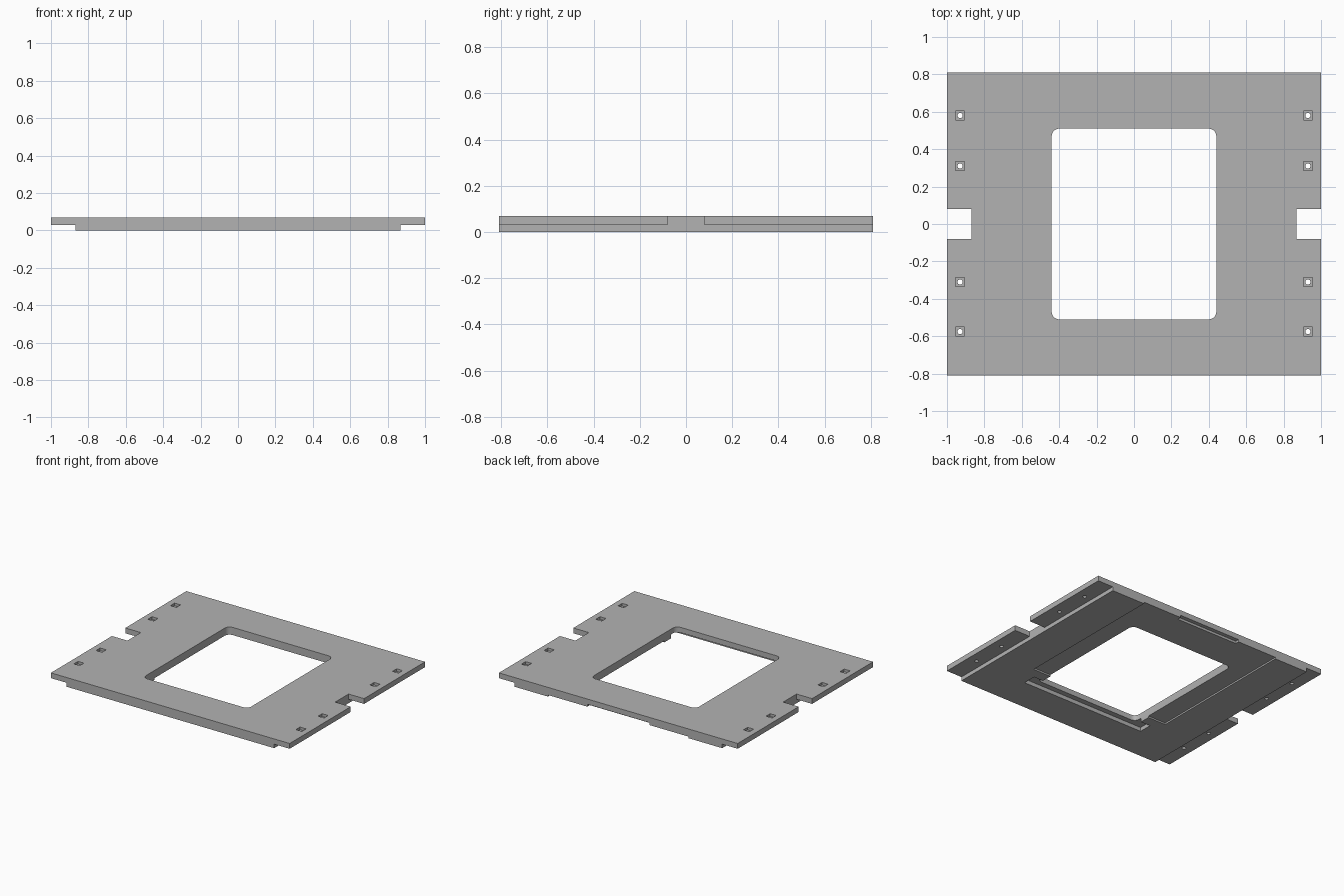
import bpy, bmesh, math

cube = bpy.data.objects.get("Cube")
if cube:
    bpy.data.objects.remove(cube, do_unlink=True)

HALF_Y = 0.81
TOP = 0.07
STEP = 0.03      # underside of the thin side flanges
BLOCK_X = 0.87   # half width of the thicker middle

grey = bpy.data.materials.new("plain grey")
grey.use_nodes = True
grey.diffuse_color = (0.45, 0.45, 0.45, 1)
grey.node_tree.nodes["Principled BSDF"].inputs["Base Color"].default_value = grey.diffuse_color


def prism(name, outline, direction):
    """Extrude a closed outline of 3D points along a direction."""
    bm = bmesh.new()
    face = bm.faces.new([bm.verts.new(p) for p in outline])
    extruded = bmesh.ops.extrude_face_region(bm, geom=[face])["geom"]
    verts = [v for v in extruded if isinstance(v, bmesh.types.BMVert)]
    bmesh.ops.translate(bm, verts=verts, vec=direction)
    bmesh.ops.recalc_face_normals(bm, faces=bm.faces)
    mesh = bpy.data.meshes.new(name)
    bm.to_mesh(mesh)
    bm.free()
    mesh.materials.append(grey)
    obj = bpy.data.objects.new(name, mesh)
    bpy.context.collection.objects.link(obj)
    return obj


def box(name, x0, x1, y0, y1, z0, z1):
    return prism(name, [(x0, y0, z0), (x1, y0, z0), (x1, y1, z0), (x0, y1, z0)],
                 (0, 0, z1 - z0))


def round_hole(name, x, y, radius, sides=16):
    ring = [(x + radius * math.cos(math.tau * i / sides),
             y + radius * math.sin(math.tau * i / sides), -0.1) for i in range(sides)]
    return prism(name, ring, (0, 0, 0.3))


def rounded_window(name, hx, hy, radius, steps=6):
    outline = []
    for corner, (sx, sy) in enumerate([(1, 1), (-1, 1), (-1, -1), (1, -1)]):
        for i in range(steps + 1):
            a = math.pi / 2 * (corner + i / steps)
            outline.append((sx * (hx - radius) + radius * math.cos(a),
                            sy * (hy - radius) + radius * math.sin(a), -0.1))
    return prism(name, outline, (0, 0, 0.3))


# Plate: stepped cross-section run from front to back
profile = [(-1, TOP), (-1, STEP), (-BLOCK_X, STEP), (-BLOCK_X, 0),
           (BLOCK_X, 0), (BLOCK_X, STEP), (1, STEP), (1, TOP)]
plate = prism("frame_plate", [(x, -HALF_Y, z) for x, z in profile], (0, 2 * HALF_Y, 0))

# Central window, and recesses in the underside
cutters = [
    box("underside_recess", -0.59, 0.59, -0.37, 1, -0.1, 0.012),
    box("front_ledge", -0.52, 0.52, -0.55, -0.45, -0.1, STEP),
    box("back_slot", -0.26, 0.26, 0.78, 1, -0.1, STEP),
    rounded_window("window", 0.44, 0.51, 0.04),
]

# Side notches and fixing holes with square pockets
for side in (-1, 1):
    x0, x1 = sorted((side * BLOCK_X, side * 1.2))
    cutters.append(box("side_notch", x0, x1, -0.08, 0.08, -0.1, 0.2))
    for y in (-0.575, -0.31, 0.31, 0.58):
        x = side * 0.93
        cutters.append(box("square_pocket", x - 0.025, x + 0.025,
                           y - 0.025, y + 0.025, 0.05, 0.2))
        cutters.append(round_hole("fixing_hole", x, y, 0.014))

for cutter in cutters:
    cutter.hide_render = True
    cut = plate.modifiers.new(cutter.name, 'BOOLEAN')
    cut.operation = 'DIFFERENCE'
    cut.solver = 'EXACT'
    cut.object = cutter

# Bake the cuts and drop the cutters
bpy.context.view_layer.update()
evaluated = plate.evaluated_get(bpy.context.evaluated_depsgraph_get())
finished = bpy.data.meshes.new_from_object(evaluated)
plate.modifiers.clear()
plate.data = finished
for cutter in cutters:
    bpy.data.objects.remove(cutter, do_unlink=True)

bpy.context.view_layer.objects.active = plate
plate.select_set(True)
bpy.ops.object.shade_smooth_by_angle(angle=math.radians(30))
